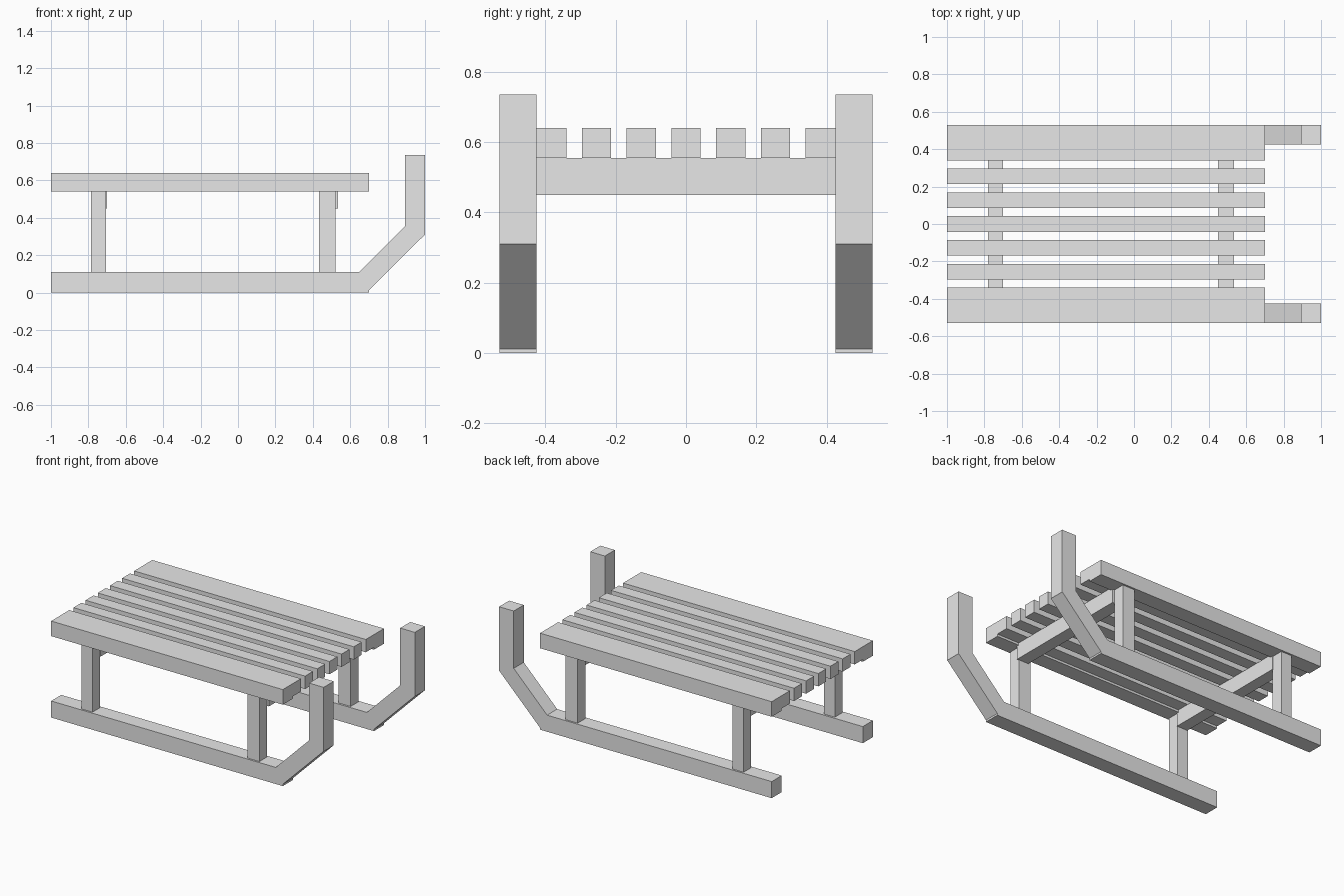
import bpy
import bmesh

old = bpy.data.objects.get("Cube")
if old:
    bpy.data.objects.remove(old, do_unlink=True)

grey = bpy.data.materials.new("plain_grey")
grey.use_nodes = True
grey.diffuse_color = (0.8, 0.8, 0.8, 1)
grey.node_tree.nodes["Principled BSDF"].inputs["Base Color"].default_value = (0.8, 0.8, 0.8, 1)


def prism(name, outline, direction):
    """Extrude a closed outline of 3D points along a direction."""
    bm = bmesh.new()
    face = bm.faces.new([bm.verts.new(p) for p in outline])
    made = bmesh.ops.extrude_face_region(bm, geom=[face])["geom"]
    moved = [g for g in made if isinstance(g, bmesh.types.BMVert)]
    bmesh.ops.translate(bm, verts=moved, vec=direction)
    bmesh.ops.recalc_face_normals(bm, faces=bm.faces)
    mesh = bpy.data.meshes.new(name)
    bm.to_mesh(mesh)
    bm.free()
    mesh.materials.append(grey)
    obj = bpy.data.objects.new(name, mesh)
    bpy.context.collection.objects.link(obj)
    return obj


def box(name, x0, x1, y0, y1, z0, z1):
    outline = [(x0, y0, z0), (x0, y1, z0), (x0, y1, z1), (x0, y0, z1)]
    return prism(name, outline, (x1 - x0, 0, 0))


BACK, NOSE = -1.0, 0.70
SEAT_TOP, SLAT_BOTTOM, RAIL_BOTTOM = 0.64, 0.555, 0.54
OUTER, INNER = 0.53, 0.425

# Side view of a runner with its upturned front
runner = [(BACK, 0), (NOSE, 0), (NOSE, 0.012), (0.997, 0.308), (1, 0.31), (1, 0.735),
          (0.893, 0.735), (0.893, 0.355), (0.648, 0.11), (BACK, 0.11)]
# End view of a seat side rail with its thinner inner lip
rail = [(OUTER, RAIL_BOTTOM), (OUTER, SEAT_TOP), (0.34, SEAT_TOP),
        (0.34, SLAT_BOTTOM), (INNER, SLAT_BOTTOM), (INNER, RAIL_BOTTOM)]
posts = {"rear": (-0.785, -0.705), "front": (0.432, 0.52)}
beams = {"rear": (-0.78, -0.70), "front": (0.45, 0.535)}

# Runners, side rails and posts on both sides
for side, s in (("left", 1), ("right", -1)):
    prism(side + "_runner", [(x, s * INNER, z) for x, z in runner], (0, s * (OUTER - INNER), 0))
    prism(side + "_seat_rail", [(BACK, s * y, z) for y, z in rail], (NOSE - BACK, 0, 0))
    for place, (x0, x1) in posts.items():
        y0, y1 = sorted((s * 0.438, s * 0.518))
        box(f"{side}_{place}_post", x0, x1, y0, y1, 0.11, RAIL_BOTTOM)

# Cross beams under the seat
for place, (x0, x1) in beams.items():
    box(place + "_cross_beam", x0, x1, -0.44, 0.44, 0.45, SLAT_BOTTOM)

# Narrow seat slats
for i in range(-2, 3):
    y = i * 0.1275
    box(f"seat_slat_{i + 3}", BACK, NOSE, y - 0.0415, y + 0.0415, SLAT_BOTTOM, SEAT_TOP)
